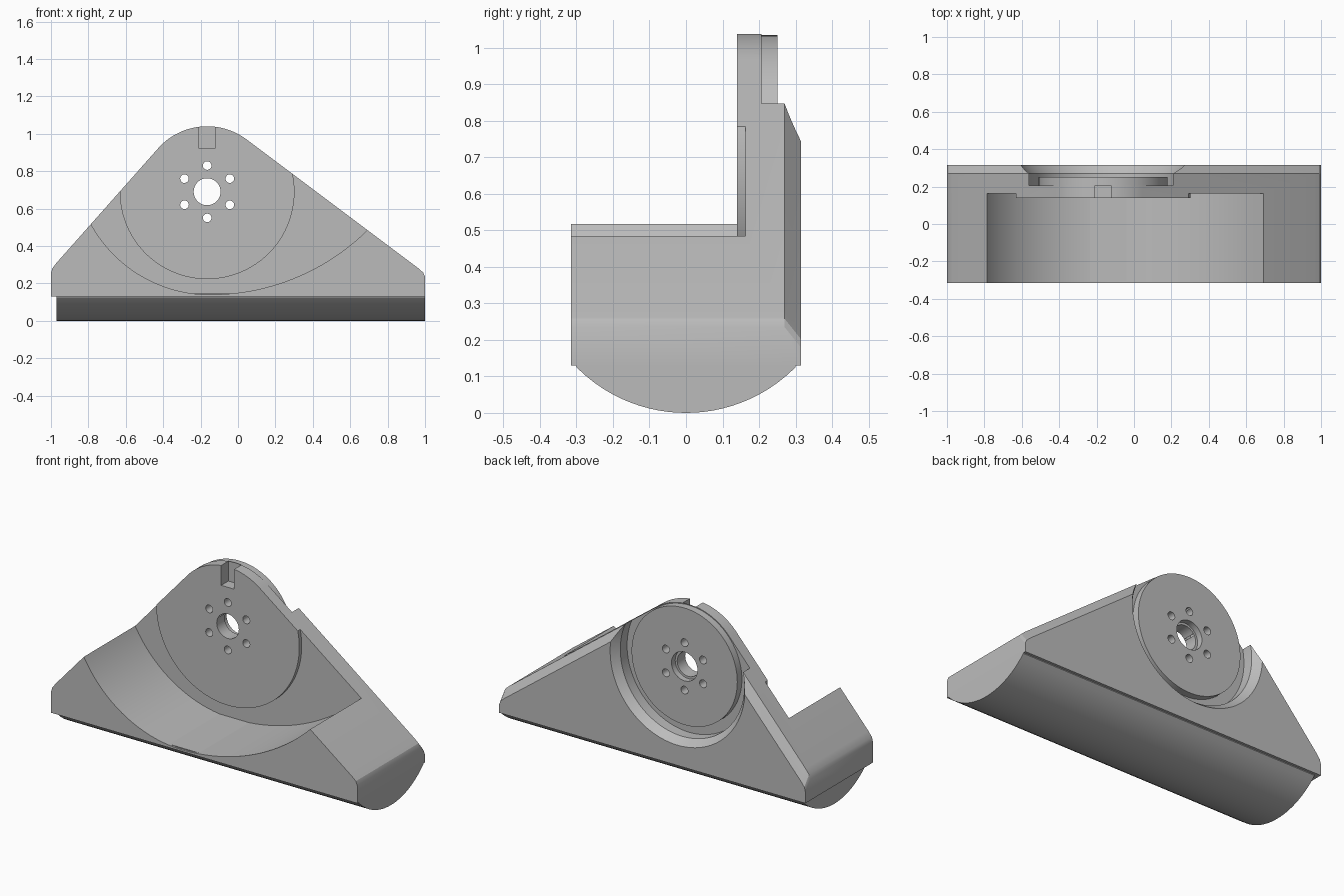
import bpy, bmesh
from math import sin, cos, radians, pi, sqrt

cube = bpy.data.objects.get("Cube")
if cube:
    bpy.data.objects.remove(cube, do_unlink=True)

grey = bpy.data.materials.new("light_grey")
grey.use_nodes = True
colour = (0.5, 0.5, 0.5, 1)
grey.diffuse_color = colour
grey.node_tree.nodes["Principled BSDF"].inputs["Base Color"].default_value = colour

HX, HZ = -0.165, 0.69      # hub centre
FRONT, BACK = -0.315, 0.315


def loft(name, rings):
    """Closed solid through matching rings of points."""
    bm = bmesh.new()
    loops = [[bm.verts.new(p) for p in ring] for ring in rings]
    n = len(loops[0])
    for a, b in zip(loops, loops[1:]):
        for i in range(n):
            bm.faces.new((a[i], a[(i + 1) % n], b[(i + 1) % n], b[i]))
    bm.faces.new(loops[0])
    bm.faces.new(loops[-1])
    return finish(name, bm)


def finish(name, bm):
    bmesh.ops.recalc_face_normals(bm, faces=bm.faces)
    mesh = bpy.data.meshes.new(name)
    bm.to_mesh(mesh)
    bm.free()
    mesh.materials.append(grey)
    obj = bpy.data.objects.new(name, mesh)
    bpy.context.collection.objects.link(obj)
    return obj


def prism(name, pts, y0, y1):
    return loft(name, [[(x, y, z) for x, z in pts] for y in (y0, y1)])


def arc(cx, cz, r, a0, a1, n):
    """Angles in degrees, clockwise from straight up."""
    steps = [radians(a0 + (a1 - a0) * i / n) for i in range(n + 1)]
    return [(cx + r * sin(a), cz + r * cos(a)) for a in steps]


def rod(name, x, z, r, y0, y1, n=32):
    return prism(name, arc(x, z, r, 0, 360 - 360 / n, n - 1), y0, y1)


def lathe(name, profile, n=96):
    """Revolve (radius, y) points about the hub axis."""
    bm = bmesh.new()
    verts = [bm.verts.new((HX + r, y, HZ)) for r, y in profile]
    edges = [bm.edges.new(pair) for pair in zip(verts, verts[1:])]
    bmesh.ops.spin(bm, geom=verts + edges, cent=(HX, 0, HZ), axis=(0, 1, 0),
                   angle=2 * pi, steps=n)
    bmesh.ops.remove_doubles(bm, verts=bm.verts, dist=1e-5)
    return finish(name, bm)


def cut(obj, cutter):
    mod = obj.modifiers.new("cut", 'BOOLEAN')
    mod.operation, mod.solver, mod.object = 'DIFFERENCE', 'EXACT', cutter
    bpy.context.view_layer.objects.active = obj
    bpy.ops.object.modifier_apply(modifier=mod.name)
    bpy.data.objects.remove(cutter, do_unlink=True)


def smooth(obj):
    bpy.ops.object.select_all(action='DESELECT')
    obj.select_set(True)
    bpy.context.view_layer.objects.active = obj
    bpy.ops.object.shade_smooth_by_angle(angle=radians(25))


# Body: triangular outline with a round top and bevelled back slopes
lower = [(1, 0.13), (-1, 0.13)]
upper = ([(-1, 0.255), (-0.993, 0.28), (-0.97, 0.31)]
         + arc(HX, HZ, 0.35, -49.2, 36.9, 28)
         + [(0.965, 0.28), (0.99, 0.258), (1, 0.235)])
rings = [[(x, y, z) for x, z in lower] + [(x, y, z - drop) for x, z in upper]
         for y, drop in ((FRONT, 0), (0.27, 0), (BACK, 0.056))]
body = loft("bracket_body", rings)

# Front scoop, leaving a raised round pad on the upright plate
scoop = prism("scoop_cutter",
              [(-0.875, 1.5)] + arc(-0.15, 0.865, 0.725, 270, 180, 28)
              + arc(-0.15, 1.34, 1.2, 180, 130, 28)[1:] + [(0.85, 1.5)],
              -0.5, 0.163)
cut(scoop, rod("pad_cutter", HX, HZ, 0.467, 0.14, 0.4, 96))
cut(body, scoop)

# Back recess: groove around a raised hub, with a flared rim
cut(body, lathe("recess_cutter", [
    (0, 0.25), (0.345, 0.25), (0.345, 0.207), (0.405, 0.207),
    (0.405, 0.27), (0.506, 0.4), (0, 0.4)]))

# Centre bore with counterbore, and six screw holes
cut(body, rod("bore_cutter", HX, HZ, 0.072, 0.05, 0.4, 48))
cut(body, rod("counterbore_cutter", HX, HZ, 0.085, 0.215, 0.4, 48))
for i in range(6):
    a = radians(60 * i)
    cut(body, rod("screw_cutter", HX + 0.14 * sin(a), HZ + 0.14 * cos(a),
                  0.023, 0.05, 0.4, 20))

# Key slot at the top of the plate
cut(body, prism("slot_cutter", [(-0.208, 0.92), (-0.123, 0.92),
                                (-0.123, 1.2), (-0.208, 1.2)], 0.05, 0.207))
smooth(body)

# Rounded rail along the underside
R = 0.4225
section = [(-0.305, 0.145)]
for i in range(25):
    y = -0.3 + 0.6 * i / 24
    section.append((y, R - sqrt(R * R - y * y)))
section.append((0.3, 0.145))
rail = loft("bottom_rail", [[(x, y, z) for y, z in section] for x in (-0.97, 1)])
smooth(rail)
